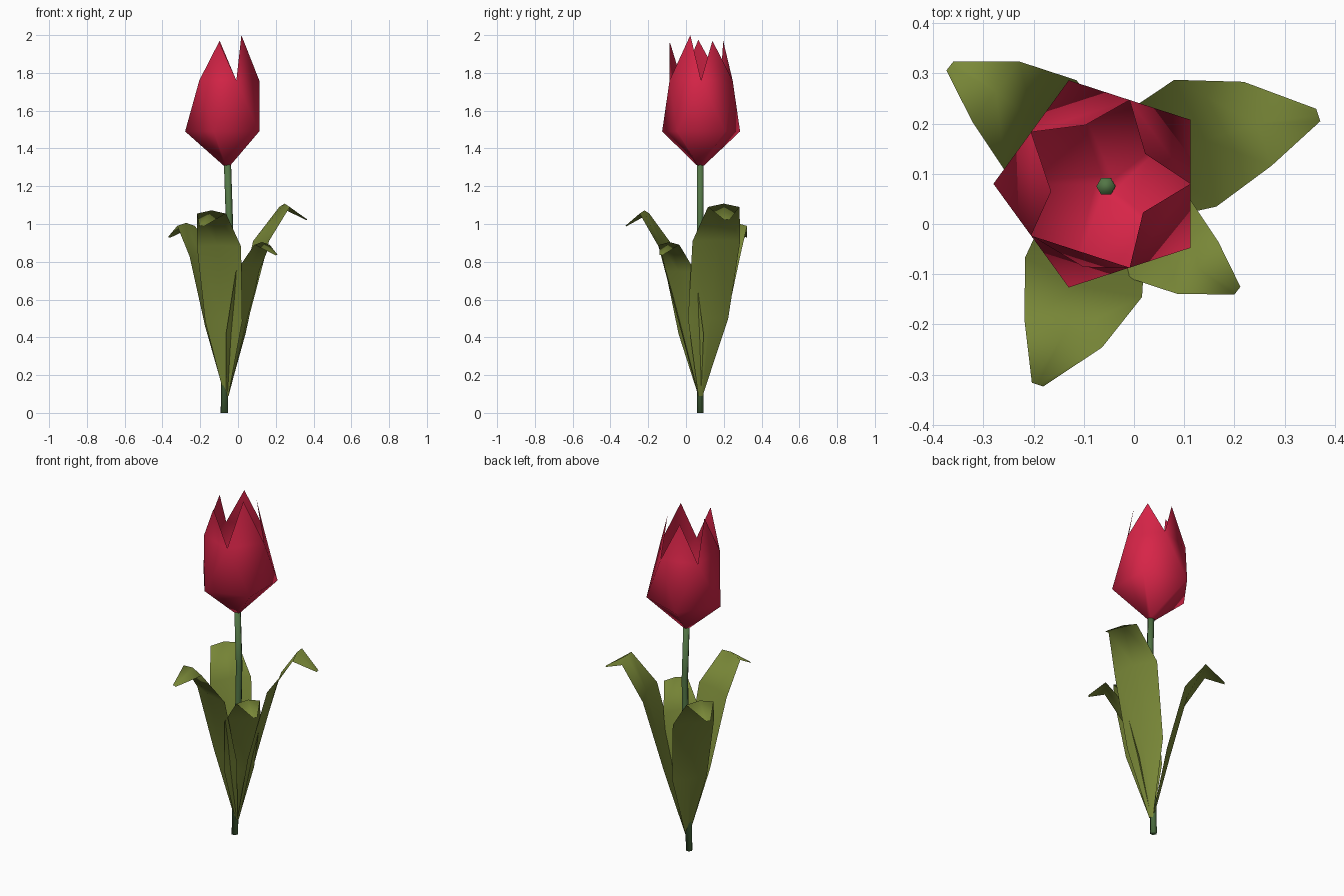
import bpy, math
from mathutils import Vector

if "Cube" in bpy.data.objects:
    bpy.data.objects.remove(bpy.data.objects["Cube"])


def material(name, rgb):
    m = bpy.data.materials.new(name)
    m.diffuse_color = (*rgb, 1)
    m.use_nodes = True
    m.node_tree.nodes["Principled BSDF"].inputs["Base Color"].default_value = m.diffuse_color
    return m


RED = material("petal red", (0.68, 0.018, 0.064))
OLIVE = material("leaf olive", (0.195, 0.25, 0.04))
GREEN = material("stem green", (0.085, 0.18, 0.06))


def make(name, verts, faces, mat):
    me = bpy.data.meshes.new(name)
    me.from_pydata(verts, [], faces)
    me.materials.append(mat)
    me.polygons.foreach_set("use_smooth", [True] * len(me.polygons))
    me.update()
    ob = bpy.data.objects.new(name, me)
    bpy.context.collection.objects.link(ob)
    return ob


def polar(cx, cy, r, deg, z):
    a = math.radians(deg)
    return (cx + r * math.cos(a), cy + r * math.sin(a), z)


# Stem: slightly bowed hexagonal tube
path = [(-0.073, 0), (-0.066, 0.35), (-0.05, 0.75), (-0.045, 1.0), (-0.056, 1.33)]
N = 6
verts = [polar(x, 0.075, 0.019, 60 * i, z) for x, z in path for i in range(N)]
faces = [(k * N + i, k * N + (i + 1) % N, (k + 1) * N + (i + 1) % N, (k + 1) * N + i)
         for k in range(len(path) - 1) for i in range(N)]
faces += [tuple(range(N))[::-1], tuple(range(len(verts) - N, len(verts)))]
make("stem", verts, faces, GREEN)

# Flower: open five-sided cup with belly ring, notch ring and five tips
CX, CY = -0.063, 0.08
tips = [(0.022, 0.14, 1.97), (-0.097, 0.197, 1.97), (-0.165, 0.065, 1.975),
        (-0.1, -0.086, 1.965), (0.018, 0.023, 2.0)]
verts = [polar(-0.057, 0.077, 0.02, 36 + 72 * i, 1.31) for i in range(5)]
verts += [polar(CX, CY, 0.217, 36 + 72 * i, 1.49) for i in range(5)]
verts += [polar(CX, CY, 0.1755, 72 * i, 1.76) for i in range(5)]
verts += tips
faces = [(4, 3, 2, 1, 0)]
for i in range(5):
    j = (i + 1) % 5
    faces += [(i, j, 5 + j, 5 + i),          # lower cup
              (5 + i, 10 + j, 10 + i),       # petal middle
              (5 + i, 5 + j, 10 + j),        # between petals
              (10 + i, 10 + j, 15 + i)]      # petal tip
make("flower", verts, faces, RED)

# Leaves: lofted blades that rise, widen and fold over at the tip
# rows: reach, height, half width, sway, centre push outward, centre lift
ROWS = [(0.005, 0.0, 0.012, 0.0, 0.006, 0.0),
        (0.09, 0.41, 0.112, 0.6, 0.022, 0.0),
        (0.2, 0.82, 0.133, 1.0, 0.02, 0.005),
        (0.33, 1.0, 0.088, 0.9, 0.0, 0.018),
        (0.45, 0.93, 0.013, 0.0, 0.0, 0.004)]


def leaf(name, deg, size, height, sway):
    a = math.radians(deg)
    d = Vector((math.cos(a), math.sin(a), 0))
    p = Vector((d.y, -d.x, 0))
    base = Vector((-0.06, 0.075, 0.09))
    verts = []
    for r, z, hw, sw, push, lift in ROWS:
        for side in (-1, 0, 1):
            mid = side == 0
            v = base + d * (r + push * mid) * size
            v += p * (side * hw * size + sw * sway)
            v.z += (z + lift * mid) * height
            verts.append(v)
    faces = [(3 * k + c, 3 * k + c + 1, 3 * k + c + 4, 3 * k + c + 3)
             for k in range(len(ROWS) - 1) for c in range(2)]
    make(name, verts, faces, OLIVE)


leaf("leaf_back_right", 18.4, 1.0, 1.0, -0.024)
leaf("leaf_back_left", 142, 0.865, 0.9, 0.018)
leaf("leaf_front_left", 251.5, 0.925, 0.965, -0.019)
leaf("leaf_front_right", 322, 0.75, 0.8, 0.014)
